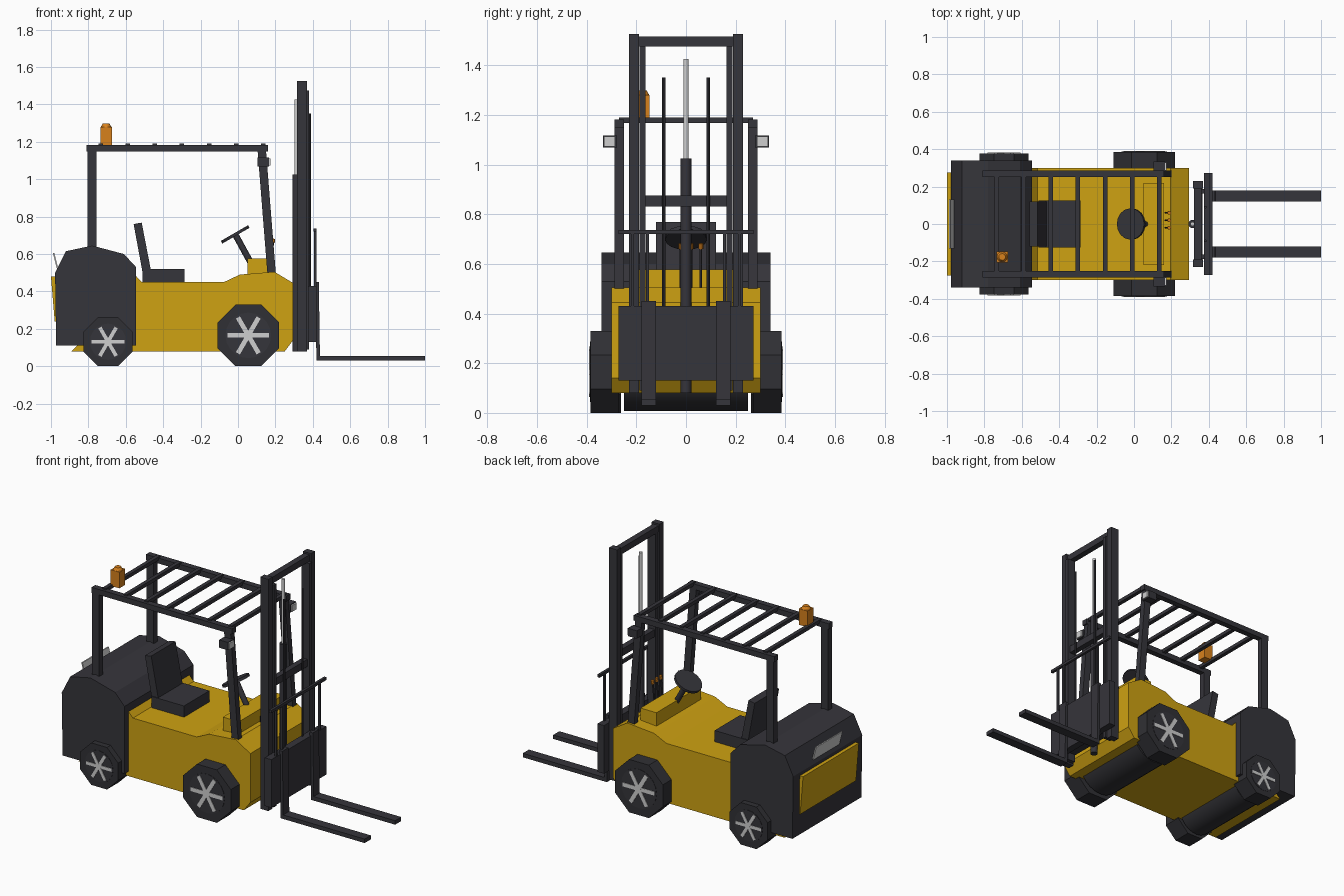
import bpy, bmesh, math
from mathutils import Vector, Matrix

if "Cube" in bpy.data.objects:
    bpy.data.objects.remove(bpy.data.objects["Cube"])


def material(name, rgb):
    m = bpy.data.materials.new(name)
    m.diffuse_color = (*rgb, 1)
    m.use_nodes = True
    m.node_tree.nodes["Principled BSDF"].inputs["Base Color"].default_value = m.diffuse_color
    return m


YELLOW = material("yellow paint", (0.62, 0.36, 0.006))
DARK = material("dark metal", (0.036, 0.035, 0.043))
TYRE = material("tyre rubber", (0.030, 0.030, 0.035))
SILVER = material("silver metal", (0.62, 0.62, 0.62))
ORANGE = material("orange lens", (0.68, 0.22, 0.012))


def finish(name, bm, mat, smooth=False):
    bmesh.ops.recalc_face_normals(bm, faces=bm.faces)
    me = bpy.data.meshes.new(name)
    bm.to_mesh(me)
    bm.free()
    me.materials.append(mat)
    ob = bpy.data.objects.new(name, me)
    bpy.context.collection.objects.link(ob)
    if smooth:
        bpy.context.view_layer.objects.active = ob
        ob.select_set(True)
        bpy.ops.object.shade_smooth_by_angle(angle=math.radians(35))
        ob.select_set(False)
    return ob


def box(name, x, y, z, mat=DARK):
    """Box from (min, max) ranges."""
    bm = bmesh.new()
    bmesh.ops.create_cube(bm, size=1)
    for v in bm.verts:
        v.co = [(a + b) / 2 + c * (b - a) for (a, b), c in zip((x, y, z), v.co)]
    return finish(name, bm, mat)


def profile(name, pts, y0, y1, mat=DARK):
    """Side outline in x, z extruded across y."""
    bm = bmesh.new()
    f = bm.faces.new([bm.verts.new((x, y0, z)) for x, z in pts])
    r = bmesh.ops.extrude_face_region(bm, geom=[f])
    bmesh.ops.translate(bm, vec=(0, y1 - y0, 0),
                        verts=[g for g in r["geom"] if isinstance(g, bmesh.types.BMVert)])
    return finish(name, bm, mat)


def rod(name, a, b, r, n=12, mat=DARK, r2=None, turn=0, smooth=True):
    """Cylinder, cone or prism between two points."""
    a, b = Vector(a), Vector(b)
    bm = bmesh.new()
    bmesh.ops.create_cone(bm, cap_ends=True, segments=n, radius1=r,
                          radius2=r if r2 is None else r2, depth=(b - a).length)
    q = (b - a).to_track_quat("Z", "Y").to_matrix().to_4x4()
    bm.transform(Matrix.Translation((a + b) / 2) @ q @ Matrix.Rotation(turn, 4, "Z"))
    return finish(name, bm, mat, smooth)


# Body and counterweight
profile("body", [(-0.89, 0.08), (0.25, 0.08), (0.295, 0.14), (0.295, 0.445), (0.195, 0.505),
                 (0.01, 0.49), (-0.075, 0.45), (-0.515, 0.45), (-0.58, 0.52), (-0.85, 0.52),
                 (-0.85, 0.12)], -0.3, 0.3, YELLOW)
profile("counterweight", [(-0.972, 0.11), (-0.545, 0.11), (-0.545, 0.53), (-0.61, 0.60),
                          (-0.78, 0.645), (-0.92, 0.615), (-0.978, 0.50)], -0.34, 0.34)
profile("rear_panel", [(-0.96, 0.24), (-0.98, 0.24), (-1.0, 0.48), (-0.96, 0.48)],
        -0.275, 0.275, YELLOW)
profile("rear_plate", [(-0.96, 0.52), (-0.968, 0.52), (-0.99, 0.605), (-0.982, 0.605)],
        -0.13, 0.13, SILVER)
box("dashboard", (0.05, 0.16), (-0.22, 0.22), (0.48, 0.577), YELLOW)

# Seat
box("seat_base", (-0.51, -0.285), (-0.125, 0.125), (0.445, 0.52))
profile("seat_back", [(-0.558, 0.76), (-0.515, 0.768), (-0.465, 0.51), (-0.51, 0.50)], -0.12, 0.12)

# Steering wheel and levers
axis = Vector((-0.5, 0, 0.866))
hub = Vector((-0.015, 0, 0.705))
rod("steering_column", (0.07, 0, 0.55), hub, 0.017)
rod("steering_wheel", hub - axis * 0.008, hub + axis * 0.008, 0.084, 16)
for i, y in enumerate((-0.02, 0.02, 0.06)):
    rod(f"lever_{i}", (0.17, y, 0.50), (0.187, y, 0.665), 0.006, 6)
    rod(f"lever_knob_{i}", (0.186, y, 0.66), (0.189, y, 0.682), 0.010, 8, ORANGE)

# Wheels: eight-sided tyres with six silver spokes, and the drums between each pair
for label, cx, ap, out in (("front", 0.055, 0.165, 0.385), ("rear", -0.695, 0.131, 0.376)):
    rod(f"{label}_axle_drum", (cx, -0.25, ap), (cx, 0.25, ap), ap - 0.008, 24, TYRE)
    for s in (-1, 1):
        rod(f"{label}_tyre", (cx, s * (out - 0.115), ap), (cx, s * out, ap),
            ap / math.cos(math.pi / 8), 8, TYRE, turn=math.pi / 8, smooth=False)
        rod(f"{label}_rim", (cx, s * out, ap), (cx, s * (out + 0.002), ap), ap * 0.74, 20)
        for k in range(3):
            d = Vector((math.cos(k * math.pi / 3), 0, math.sin(k * math.pi / 3)))
            n = Vector((-d.z, 0, d.x)) * ap * 0.075
            c = Vector((cx, 0, ap))
            quad = [c - d * ap * .67 - n, c + d * ap * .67 - n,
                    c + d * ap * .67 + n, c - d * ap * .67 + n]
            profile(f"{label}_spoke", [(p.x, p.z) for p in quad],
                    s * out, s * (out + 0.005 + 0.0003 * k), SILVER)

# Overhead guard
for s in (-1, 1):
    yr = sorted((s * 0.25, s * 0.287))
    box("roof_side_rail", (-0.81, 0.16), yr, (1.148, 1.182))
    box("rear_post", (-0.805, -0.757), yr, (0.58, 1.15))
    profile("front_post", [(0.16, 0.46), (0.205, 0.46), (0.15, 1.15), (0.105, 1.15)], *yr)
    box("lamp_housing", (0.105, 0.165), sorted((s * 0.278, s * 0.335)), (1.068, 1.117))
    box("lamp_lens", (0.15, 0.174), sorted((s * 0.285, s * 0.33)), (1.073, 1.112), SILVER)
for i in range(7):
    x = -0.735 + 0.145 * i
    box("roof_cross_bar", (x - 0.012, x + 0.012), (-0.27, 0.27), (1.168, 1.19))

# Beacon
box("beacon", (-0.735, -0.675), (-0.205, -0.147), (1.18, 1.28), ORANGE)
rod("beacon_cap", (-0.705, -0.176, 1.28), (-0.705, -0.176, 1.297), 0.028, 12, ORANGE, 0.018)

# Mast
for s in (-1, 1):
    box("outer_mast_rail", (0.315, 0.37), sorted((s * 0.19, s * 0.23)), (0.08, 1.525))
    box("inner_mast_rail", (0.325, 0.379), sorted((s * 0.163, s * 0.188)), (0.09, 1.475))
    rod("lift_chain", (0.382, s * 0.09, 0.4), (0.382, s * 0.09, 1.35), 0.007, 8)
box("mast_top_bar", (0.322, 0.36), (-0.2, 0.2), (1.475, 1.515))
box("mast_middle_bar", (0.33, 0.365), (-0.17, 0.17), (0.83, 0.875))
box("mast_bottom_bar", (0.32, 0.365), (-0.2, 0.2), (0.14, 0.20))
rod("lift_cylinder", (0.312, 0, 0.08), (0.312, 0, 1.025), 0.022, 14)
rod("lift_piston", (0.312, 0, 1.02), (0.312, 0, 1.425), 0.011, 12, SILVER)

# Carriage, load backrest and forks
box("carriage", (0.375, 0.42), (-0.272, 0.272), (0.13, 0.43))
box("backrest_bar", (0.405, 0.421), (-0.272, 0.272), (0.72, 0.737))
for s in (-1, 1):
    for y in (0.155, 0.215):
        box("backrest_upright", (0.407, 0.419), (s * y - 0.006, s * y + 0.006), (0.42, 0.725))
    profile("fork", [(0.41, 0.45), (0.432, 0.45), (0.438, 0.055), (1.0, 0.055),
                     (1.0, 0.03), (0.42, 0.03)], s * 0.15 - 0.03, s * 0.15 + 0.03)
